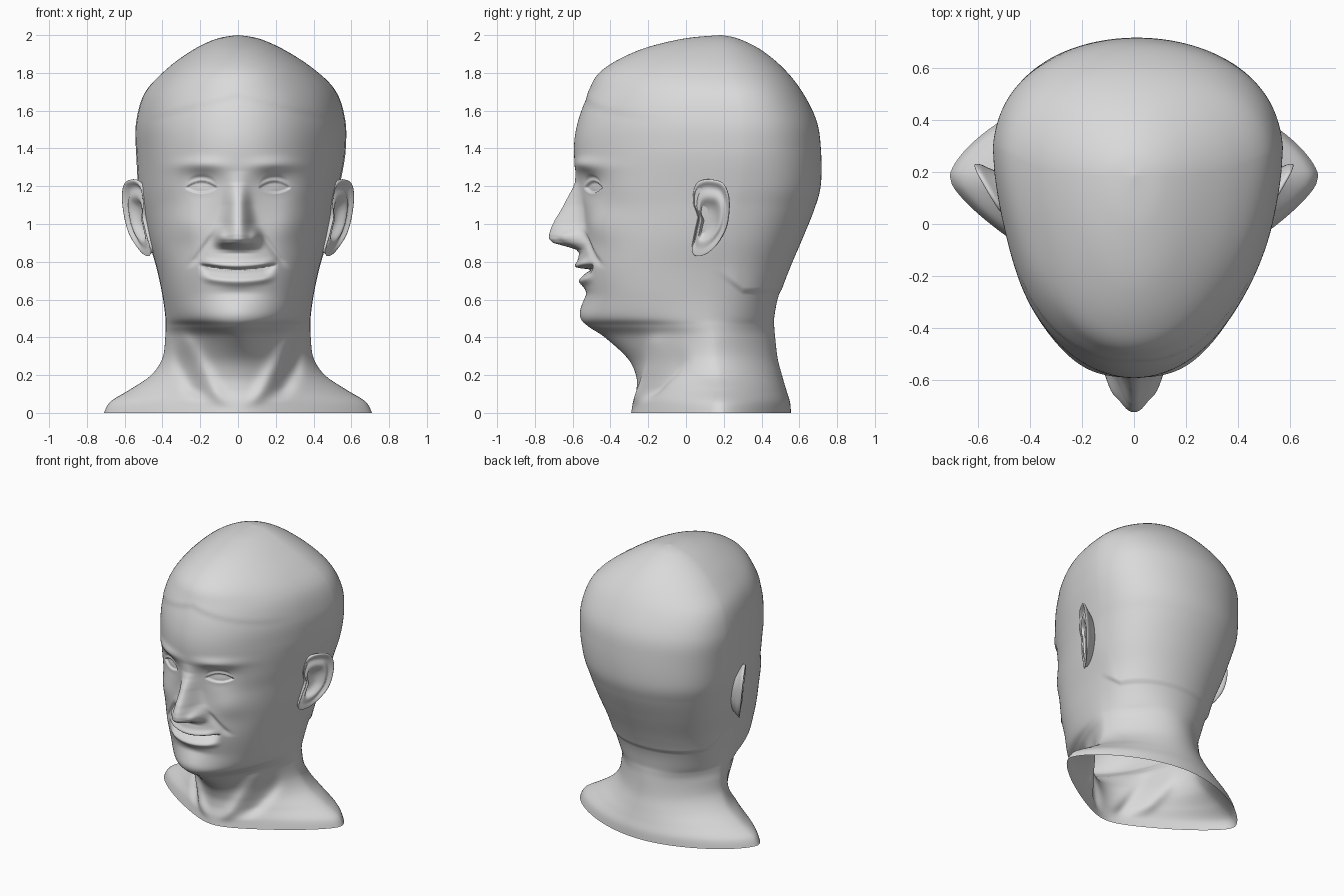
import bpy, bmesh, math
from math import exp, sin, cos, pi

if "Cube" in bpy.data.objects:
    bpy.data.objects.remove(bpy.data.objects["Cube"])

mat = bpy.data.materials.new("plain_grey")
mat.diffuse_color = (0.70, 0.70, 0.70, 1)
mat.use_nodes = True
mat.node_tree.nodes["Principled BSDF"].inputs["Base Color"].default_value = mat.diffuse_color


def catmull(p0, p1, p2, p3, t):
    return [0.5 * (2*b + (c-a)*t + (2*a-5*b+4*c-d)*t*t + (3*b-a-3*c+d)*t**3)
            for a, b, c, d in zip(p0, p1, p2, p3)]


def lerp_table(tab, v):
    if v <= tab[0][0]:
        return tab[0][1]
    for (a, fa), (b, fb) in zip(tab, tab[1:]):
        if v <= b:
            return fa + (fb - fa) * (v - a) / (b - a)
    return tab[-1][1]


def step(a, b, v):
    t = min(1, max(0, (v - a) / (b - a)))
    return t * t * (3 - 2 * t)


def bump(x, z, cx, cz, sx, sz):
    return exp(-((x - cx) / sx) ** 2 - ((z - cz) / sz) ** 2)


def make_object(name, bm):
    bmesh.ops.recalc_face_normals(bm, faces=bm.faces)
    me = bpy.data.meshes.new(name)
    bm.to_mesh(me)
    bm.free()
    for p in me.polygons:
        p.use_smooth = True
    me.materials.append(mat)
    ob = bpy.data.objects.new(name, me)
    bpy.context.collection.objects.link(ob)
    return ob


def bridge_rings(bm, rings):
    n = len(rings[0])
    for a, b in zip(rings, rings[1:]):
        for i in range(n):
            j = (i + 1) % n
            bm.faces.new((a[i], a[j], b[j], b[i]))


# Cross-sections: height, front y, back y, half width, y of widest point, taper, squareness
SECTIONS = [
    (0.00, -.290, .556, .710, .18, .70, 2.8),
    (0.06, -.280, .550, .675, .18, .70, 2.8),
    (.125, -.262, .530, .570, .18, .60, 2.6),
    (0.20, -.265, .508, .460, .17, .50, 2.4),
    (0.29, -.310, .485, .400, .15, .50, 2.3),
    (0.40, -.430, .472, .385, .14, .55, 2.3),
    (0.46, -.520, .467, .383, .12, .43, 2.5),
    (0.51, -.555, .468, .385, .10, .30, 3.0),
    (0.62, -.540, .490, .400, .10, .20, 3.4),
    (0.76, -.555, .545, .430, .12, .20, 3.6),
    (0.92, -.550, .615, .475, .17, .22, 3.6),
    (1.08, -.550, .680, .510, .22, .25, 3.6),
    (1.21, -.575, .714, .535, .26, .27, 3.6),
    (1.40, -.593, .714, .556, .28, .28, 3.4),
    (1.55, -.570, .690, .553, .28, .27, 3.3),
    (1.70, -.510, .615, .505, .26, .25, 3.1),
    (1.82, -.435, .520, .390, .22, .20, 2.8),
    (1.92, -.250, .400, .245, .19, .12, 2.4),
    (1.98, -.020, .280, .115, .185, 0, 2.1),
    (2.00, .180, .190, .004, .185, 0, 2.0),
]
NOSE_H = [(.845, 0), (.865, .02), (.882, .08), (.90, .15), (.92, .172), (.945, .174), (.975, .167),
          (1.024, .145), (1.12, .082), (1.18, .035), (1.22, .012), (1.28, 0)]
NOSE_W = [(.88, .085), (.94, .085), (1.0, .068), (1.1, .055), (1.2, .05)]


def face_relief(x, z):
    """Forward push of the face at a point seen from the front."""
    x = abs(x)
    # nose ridge, tip and nostril wings
    d = lerp_table(NOSE_H, z) * exp(-(x / lerp_table(NOSE_W, z)) ** 2.5)
    d += .045 * bump(x, z, .09, .93, .03, .04)
    # eye socket, eyelids, brow
    d -= .055 * bump(x, z, .19, 1.205, .095, .065)
    d += .032 * bump(x, z, .195, 1.195, .075, .045)
    d += .020 * bump(x, z - .25 * (x - .2) * (.2 - x), .20, 1.315, .13, .035)
    ex = (x - .193) / .082
    if abs(ex) < 1:
        k = 1 - ex * ex
        dz = z - 1.192
        d -= .016 * step(-.004, .004, .032 * k - dz) * step(-.004, .004, dz + .026 * k)
        d -= .008 * k * exp(-((dz - .055 * k ** .5) / .01) ** 2)
    # cheeks and smile fold
    d += .025 * bump(x, z, .27, 1.0, .10, .10)
    if .76 < z < 1.0:
        fx = .12 + .75 * (.95 - z)
        d -= .014 * exp(-((x - fx) / .022) ** 2) * step(.76, .82, z) * step(1.0, .93, z)
    # mouth: upper lip, opening, sloping lower lip
    d += .018 * bump(x, z, 0, .79, .17, .09)
    if x < .23:
        zm = .757 + .6 * x * x
        fade = step(.215, .13, x)
        h = z - zm
        d += .016 * fade * exp(-((h - .022) / .02) ** 2)
        d -= .075 * fade * (exp(-(h / .008) ** 2) if h > 0 else exp(h / .025))
        d += .020 * fade * exp(-((h + .06) / .022) ** 2)
    d -= .012 * bump(x, z, 0, .635, .12, .03)
    d += .008 * bump(x, z, 0, .54, .09, .05)
    # front hairline and temples
    d += .008 * step(1.66, 1.70, z + .25 * x) * step(1.85, 1.75, z)
    # neck cords and throat hollow
    if z < .5:
        cord = .09 + .55 * (z - .05)
        d += .028 * exp(-((x - cord) / .05) ** 2) * step(.02, .12, z) * step(.48, .36, z)
        d -= .03 * exp(-((x - cord - .11) / .05) ** 2) * step(.05, .14, z) * step(.45, .3, z)
    return d


# Head, neck and shoulders in one loft, open at the bottom
bm = bmesh.new()
N = 300
rows = []
for i in range(len(SECTIONS) - 1):
    q = [SECTIONS[min(max(i + k, 0), len(SECTIONS) - 1)] for k in (-1, 0, 1, 2)]
    n = 26 if .6 < SECTIONS[i][0] < 1.3 else 9
    rows += [catmull(*q, s / n) for s in range(n)]
rows.append(SECTIONS[-1])

rings = []
for z, yf, yb, w, yw, taper, sq in rows:
    z, w = min(max(z, 0), 2.0), max(w, .002)
    ring = []
    for k in range(N):
        u = 2 * pi * k / N
        u = u if u <= pi else u - 2 * pi
        th = u - .4 * sin(u)              # more points across the face
        c, s = cos(th), sin(th)
        front = c >= 0
        t = abs(c) ** (2 / (sq if front else .87 * sq))
        tp = taper if front else .5 * taper
        x = w * s * (1 - tp * t * t / (t + .15))
        y = yw + t * ((yf if front else yb) - yw)
        if front:
            y -= face_relief(x, z) * step(.15, .5, c)
        # hair edge at the nape
        line = .64 + .8 * max(0, .3 - y)
        if y > .15 and z < 1.4:
            g = 1 + .035 * step(.15, .28, y) * step(line - .015, line + .025, z) \
                * exp(-max(0, z - line) / .12)
            x, y = x * g, yw + (y - yw) * (1 + (g - 1) * .5)
        # skull leans slightly to one side
        x += .015 * step(1.1, 1.4, z) * step(2.0, 1.75, z) * step(-.4, 0, y)
        ring.append(bm.verts.new((x, y, z)))
    rings.append(ring)
bridge_rings(bm, rings)
bm.faces.new(rings[-1])
make_object("head_and_neck", bm)

# Ear: outline as (y, z), rings run from the hollow over the rim to the back
OUTLINE = [(.045, 1.20), (.08, 1.232), (.135, 1.238), (.20, 1.215), (.232, 1.13), (.222, 1.0),
           (.18, .91), (.12, .848), (.06, .828), (.03, .86), (.045, .96), (.06, 1.04),
           (.035, 1.12)]
EAR_RINGS = [(.03, -.036), (.2, -.036), (.36, -.032), (.48, -.008), (.56, .004), (.66, .002),
             (.76, -.012), (.84, -.010), (.91, .008), (.97, .010), (1.0, 0), (.98, -.014),
             (.88, -.028), (.72, -.06), (.55, -.11)]
bm = bmesh.new()
M = len(OUTLINE)
edge = [catmull(*[OUTLINE[(i + k) % M] for k in (-1, 0, 1, 2)], s / 6)
        for i in range(M) for s in range(6)]
rings = []
cy, cz = .115, 1.01
for sc, dx in EAR_RINGS:
    ring = []
    for y, z in edge:
        y, z = cy + (y - cy) * sc, cz + (z - cz) * sc
        if dx > -.02:                     # the lobe is flat
            depth = dx * step(.84, .95, z)
        else:
            depth = dx
        ring.append(bm.verts.new((.532 + .59 * (y - .12) + .11 * (z - 1.03) + depth, y, z)))
    rings.append(ring)
bridge_rings(bm, rings)
bm.faces.new(rings[0])
bm.faces.new(rings[-1])
ear = make_object("ears", bm)
ear.modifiers.new("mirror", 'MIRROR')
sub = ear.modifiers.new("smooth", 'SUBSURF')
sub.levels = sub.render_levels = 1
